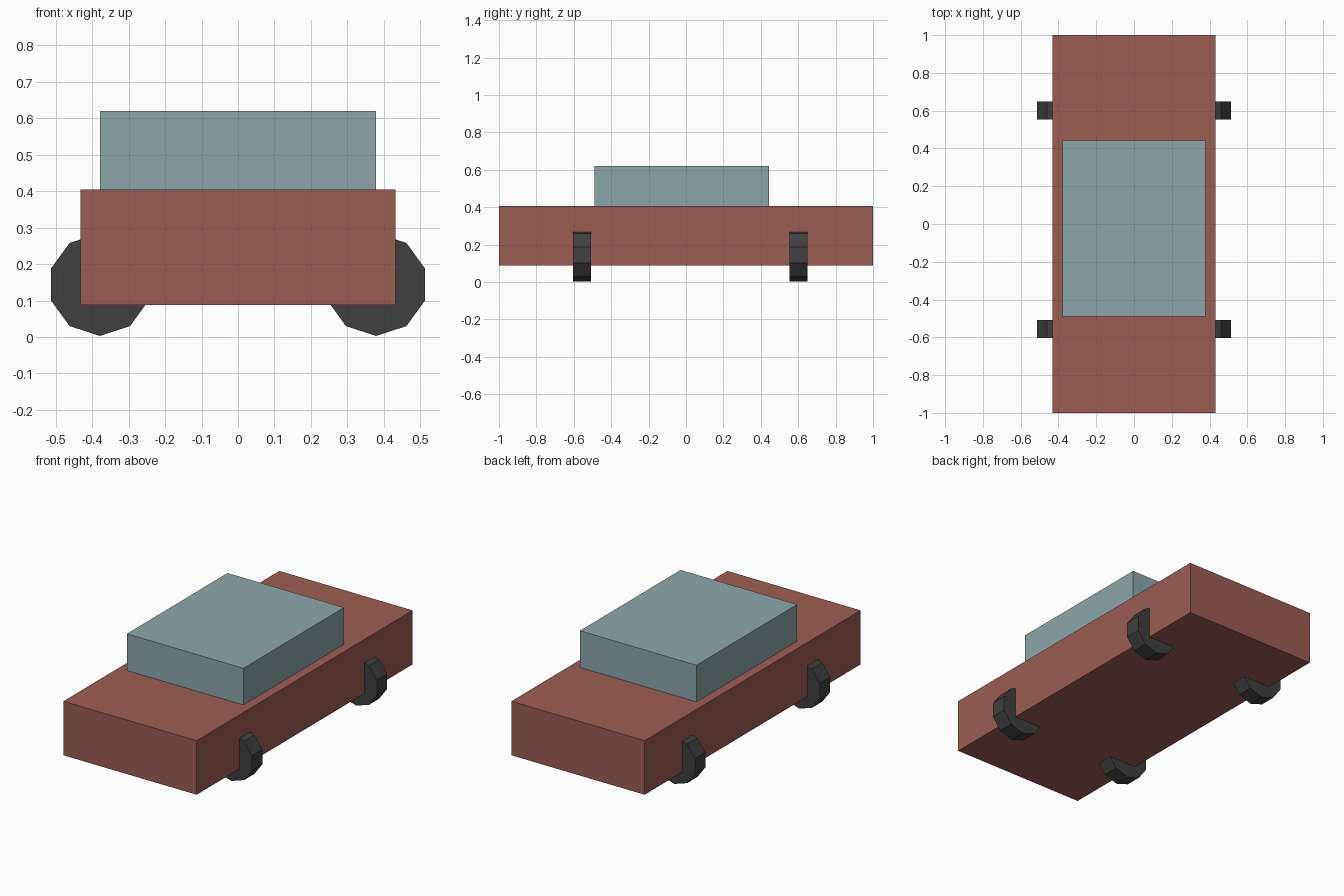
import bpy, math

if "Cube" in bpy.data.objects:
    bpy.data.objects.remove(bpy.data.objects["Cube"])


def material(name, color):
    m = bpy.data.materials.new(name)
    m.diffuse_color = (*color, 1)
    m.use_nodes = True
    m.node_tree.nodes["Principled BSDF"].inputs["Base Color"].default_value = m.diffuse_color
    return m


def box(name, lo, hi, mat):
    center = [(a + b) / 2 for a, b in zip(lo, hi)]
    bpy.ops.mesh.primitive_cube_add(size=1, location=center)
    ob = bpy.context.object
    ob.name = name
    ob.scale = [b - a for a, b in zip(lo, hi)]
    bpy.ops.object.transform_apply(location=False, rotation=False, scale=True)
    ob.data.materials.append(mat)
    return ob


def wheel(name, x, y, mat):
    # ten-sided disc with its axle along y and a corner pointing down
    bpy.ops.mesh.primitive_cylinder_add(
        vertices=10, radius=0.141, depth=0.096,
        location=(x, y, 0.144), rotation=(math.pi / 2, 0, 0))
    ob = bpy.context.object
    ob.name = name
    ob.data.materials.append(mat)
    return ob


red = material("red_paint", (0.33, 0.11, 0.09))
glass = material("blue_grey", (0.27, 0.38, 0.41))
rubber = material("dark_rubber", (0.05, 0.05, 0.05))

# Main body and cabin
box("car_body", (-0.432, -1.0, 0.088), (0.432, 1.0, 0.405), red)
box("cabin", (-0.378, -0.49, 0.405), (0.378, 0.443, 0.62), glass)

# Wheels
for end, y in (("front", -0.555), ("rear", 0.601)):
    for side, x in (("left", -0.379), ("right", 0.379)):
        wheel(f"{end}_{side}_wheel", x, y, rubber)
